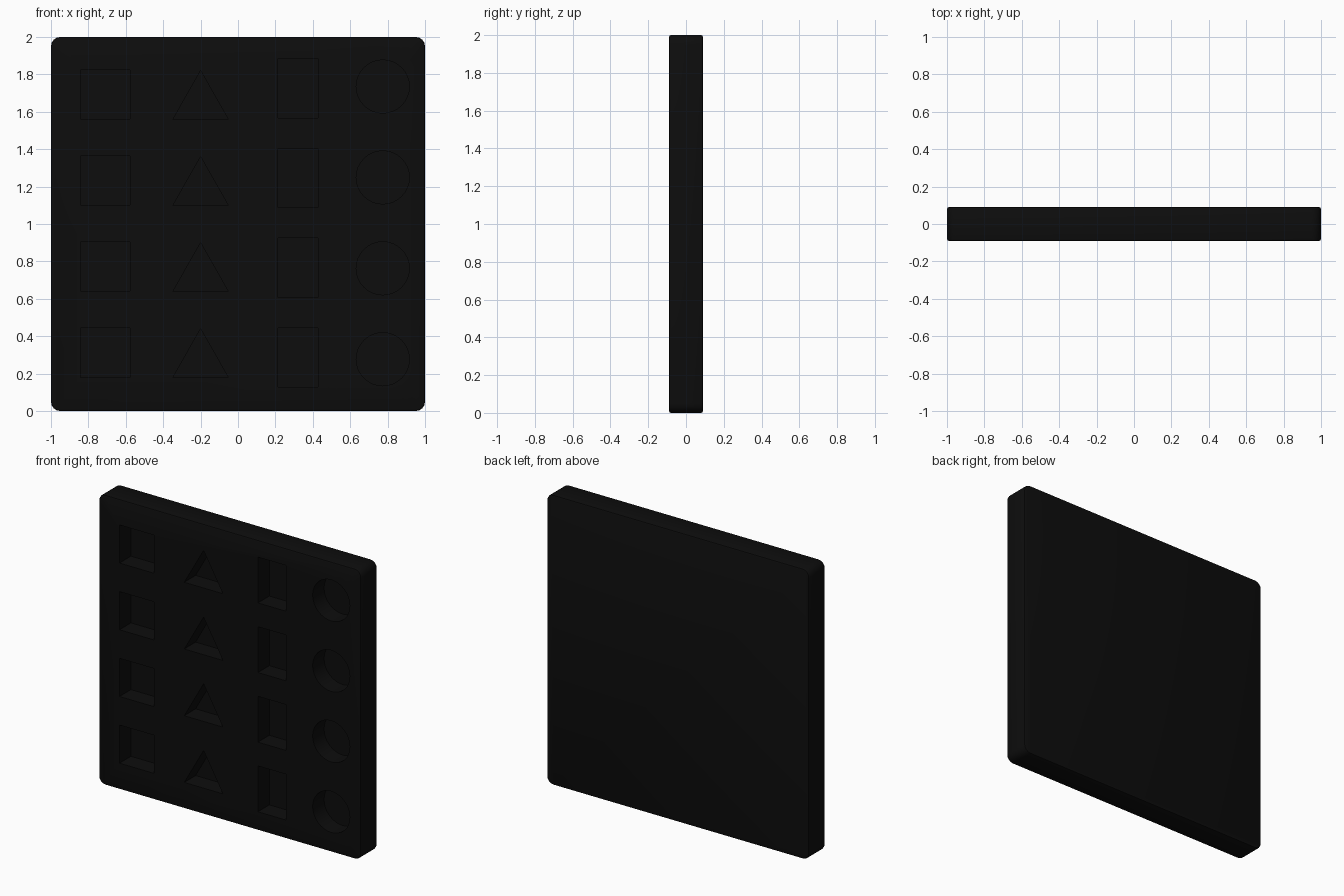
import bpy, bmesh, math

if "Cube" in bpy.data.objects:
    bpy.data.objects.remove(bpy.data.objects["Cube"])

W, H, T, DEPTH = 1.0, 2.0, 0.09, 0.125


def rect(cx, cz, w, h):
    return [(cx - w / 2, cz - h / 2), (cx + w / 2, cz - h / 2),
            (cx + w / 2, cz + h / 2), (cx - w / 2, cz + h / 2)]


def triangle(cx, z0, w, h):
    return [(cx - w / 2, z0), (cx + w / 2, z0), (cx, z0 + h)]


def circle(cx, cz, r, n=32):
    return [(cx + r * math.cos(2 * math.pi * i / n),
             cz + r * math.sin(2 * math.pi * i / n)) for i in range(n)]


def prism(bm, outline, y0, y1):
    """Extrude an x-z outline from y0 to y1."""
    front = [bm.verts.new((x, y0, z)) for x, z in outline]
    back = [bm.verts.new((x, y1, z)) for x, z in outline]
    bm.faces.new(front)
    bm.faces.new(back[::-1])
    n = len(outline)
    for i in range(n):
        j = (i + 1) % n
        bm.faces.new((front[j], front[i], back[i], back[j]))


def to_object(bm, name):
    bmesh.ops.recalc_face_normals(bm, faces=bm.faces)
    mesh = bpy.data.meshes.new(name)
    bm.to_mesh(mesh)
    bm.free()
    obj = bpy.data.objects.new(name, mesh)
    bpy.context.collection.objects.link(obj)
    return obj


# Slab with rounded corners and softened front and back rims
bm = bmesh.new()
prism(bm, rect(0, H / 2, 2 * W, H), -T, T)
corners = [e for e in bm.edges if abs(e.verts[0].co.y - e.verts[1].co.y) > T]
bmesh.ops.bevel(bm, geom=corners, offset=0.05, segments=4, profile=0.5, affect='EDGES')
rims = [e for e in bm.edges if abs(e.verts[0].co.y - e.verts[1].co.y) < 1e-5]
bmesh.ops.bevel(bm, geom=rims, offset=0.01, segments=2, profile=0.5, affect='EDGES')
board = to_object(bm, "shape_board")

# Four columns of recesses: squares, triangles, rectangles, circles
bm = bmesh.new()
for row in range(4):
    for outline in (rect(-0.71, 0.312 + 0.46 * row, 0.263, 0.263),
                    triangle(-0.2, 0.18 + 0.46 * row, 0.295, 0.26),
                    rect(0.321, 0.286 + 0.48 * row, 0.213, 0.316),
                    circle(0.774, 0.277 + 0.486 * row, 0.142)):
        prism(bm, outline, -T - 0.05, -T + DEPTH)
cutter = to_object(bm, "recess_cutter")

cut = board.modifiers.new("recesses", 'BOOLEAN')
cut.operation = 'DIFFERENCE'
cut.solver = 'EXACT'
cut.object = cutter
bpy.context.view_layer.objects.active = board
board.select_set(True)
bpy.ops.object.modifier_apply(modifier=cut.name)
bpy.data.objects.remove(cutter)
bpy.ops.object.shade_smooth_by_angle(angle=math.radians(30))

# Black finish
black = bpy.data.materials.new("black")
black.diffuse_color = (0.004, 0.004, 0.004, 1)
black.use_nodes = True
black.node_tree.nodes["Principled BSDF"].inputs["Base Color"].default_value = black.diffuse_color
board.data.materials.clear()
board.data.materials.append(black)
